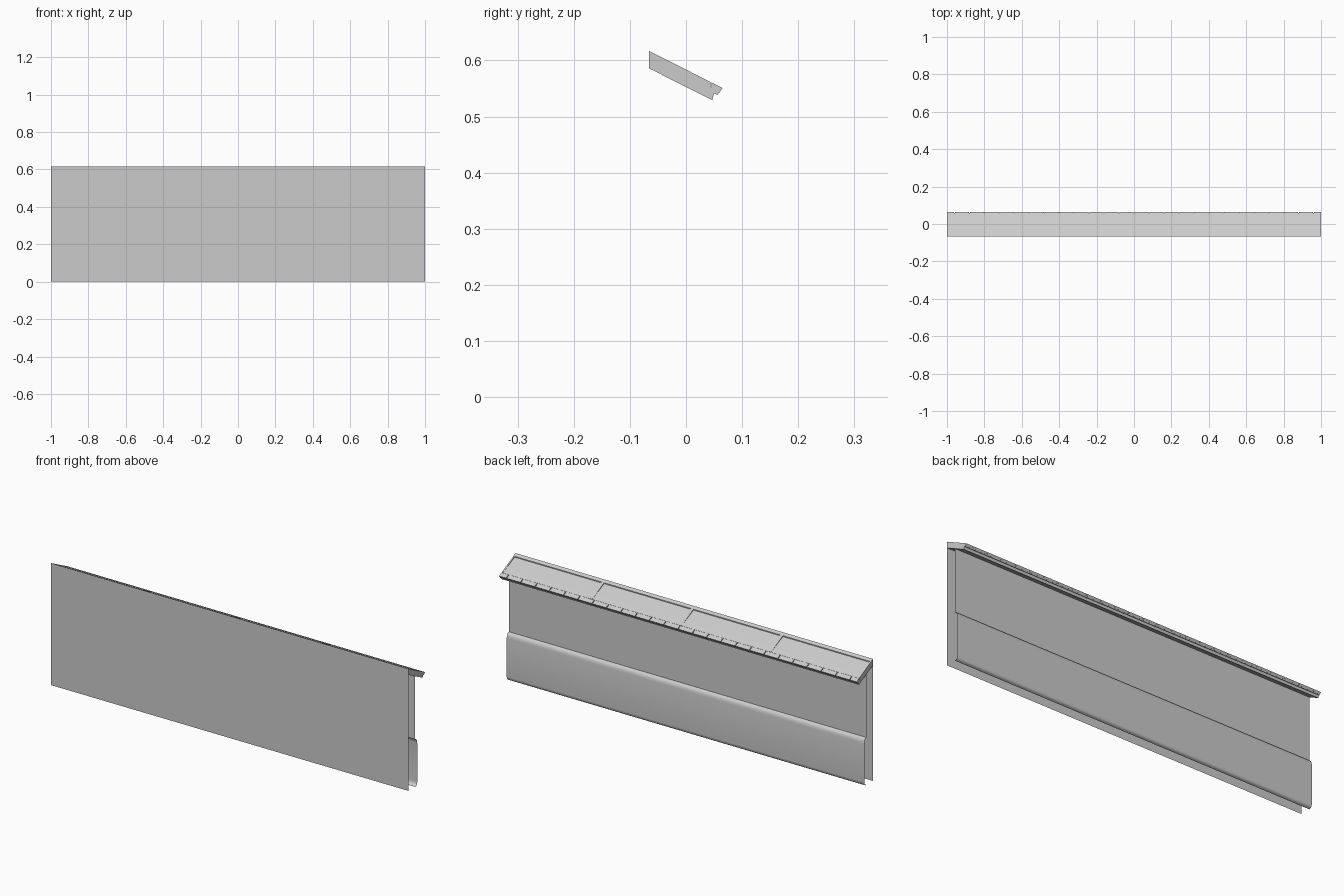
import bpy

cube = bpy.data.objects.get("Cube")
if cube:
    bpy.data.objects.remove(cube, do_unlink=True)

grey = bpy.data.materials.new("light_grey")
grey.use_nodes = True
grey.diffuse_color = (0.6, 0.6, 0.6, 1)
grey.node_tree.nodes["Principled BSDF"].inputs["Base Color"].default_value = (0.6, 0.6, 0.6, 1)

FRONT, BACK = -0.066, 0.065


def extrude(name, profile, x0=-1, x1=1, solid=True, smooth=False):
    """Sweep a (y, z) profile along x, as a capped solid or an open sheet."""
    n = len(profile)
    verts = [(x, y, z) for x in (x0, x1) for y, z in profile]
    sides = n if solid else n - 1
    faces = [(i, (i + 1) % n, (i + 1) % n + n, i + n) for i in range(sides)]
    if solid:
        faces += [tuple(reversed(range(n))), tuple(range(n, 2 * n))]
    mesh = bpy.data.meshes.new(name)
    mesh.from_pydata(verts, [], faces)
    mesh.materials.append(grey)
    for p in mesh.polygons:
        p.use_smooth = smooth
    obj = bpy.data.objects.new(name, mesh)
    bpy.context.collection.objects.link(obj)
    return obj


def slope(y, drop):
    """Point at a given depth below the sloping top of the roof."""
    return (y, 0.617 - 0.505 * (y - FRONT) - drop)


def roof_bar(name, y0, y1, top, bottom, x0=-1, x1=1, undercut=0):
    extrude(name, [slope(y0, bottom), slope(y1 - undercut, bottom),
                   slope(y1, top), slope(y0, top)], x0, x1)


# Wall sheets, open at both ends
extrude("front_wall", [(FRONT, 0.59), (FRONT, 0)], solid=False)
extrude("back_wall", [(-0.013, 0.24), (-0.013, 0.56)], solid=False)

# Rounded lower apron on the back wall
extrude("back_apron", [(-0.013, 0), (-0.003, 0.002), (0.003, 0.008), (0.004, 0.02),
                       (0.004, 0.215), (0.002, 0.228), (-0.004, 0.237), (-0.013, 0.24)],
        solid=False, smooth=True)

# Roof layers
roof_bar("roof_underlay", FRONT, 0.05, 0.017, 0.031, undercut=0.003)
roof_bar("roof_deck", FRONT, 0.06, 0.008, 0.017, undercut=0.004)

# Raised frame around four inset panels
roof_bar("front_rail", FRONT, -0.05, 0, 0.008)
for i in range(5):
    x = -1 + i * 0.5
    roof_bar("roof_rib", -0.05, 0.044, 0, 0.008,
             max(x - 0.007, -1), min(x + 0.007, 1))
for i in range(4):
    x = -1 + i * 0.5
    extrude("roof_panel", [slope(-0.05, 0.008), slope(0.044, 0.008),
                           slope(0.044, 0.001), slope(0.02, 0.001), slope(-0.05, 0.005)],
            x + 0.007, x + 0.493)

# Row of eave tiles with narrow seams
seams = [-1.002] + [-0.96 + 0.08 * i for i in range(25)] + [1.002]
for a, b in zip(seams, seams[1:]):
    roof_bar("eave_tile", 0.0455, BACK, 0, 0.012, a + 0.002, b - 0.002, undercut=0.006)
